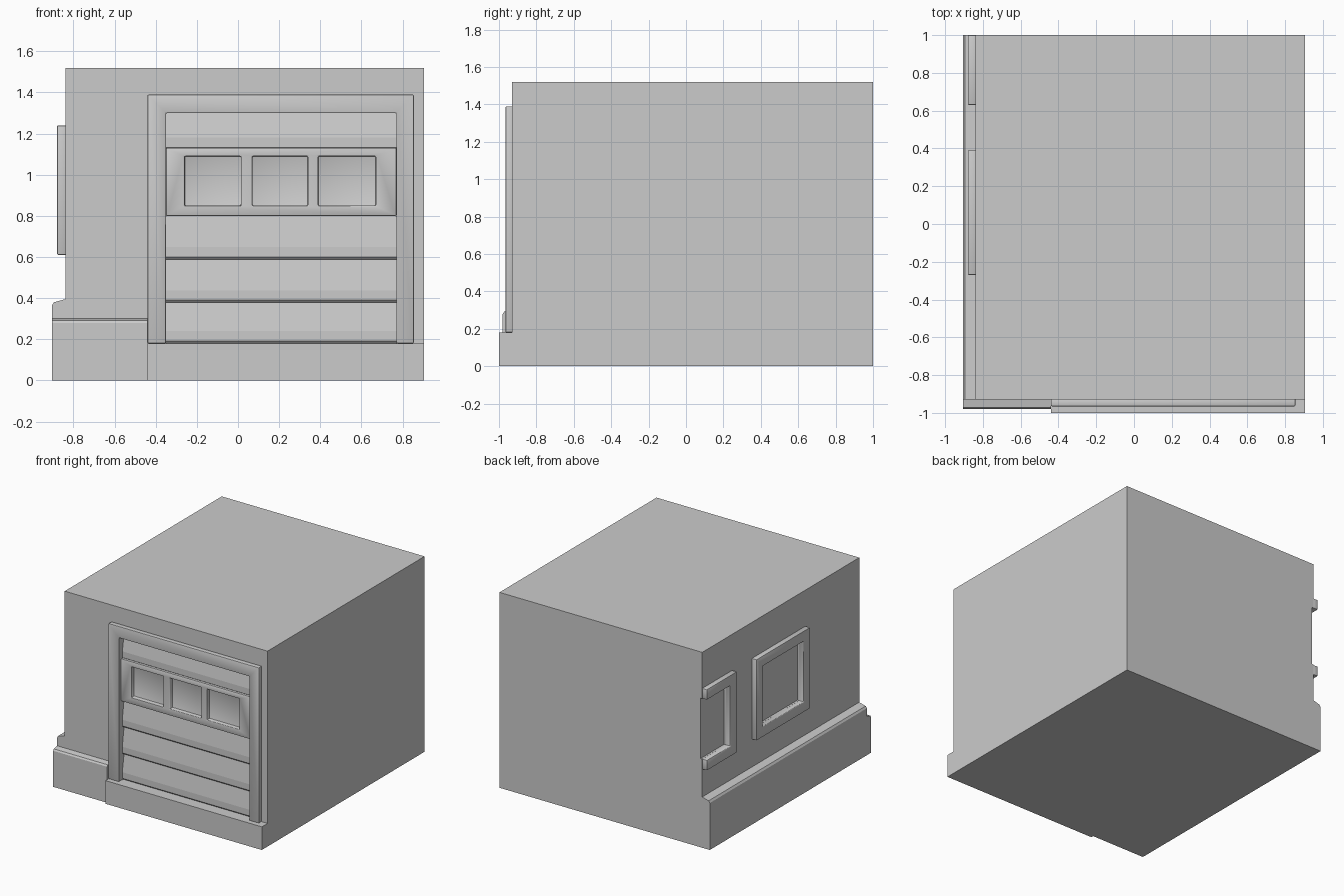
import bpy, bmesh, math

if "Cube" in bpy.data.objects:
    bpy.data.objects.remove(bpy.data.objects["Cube"], do_unlink=True)

grey = bpy.data.materials.new("plain grey")
grey.use_nodes = True
grey.diffuse_color = (0.6, 0.6, 0.6, 1)
grey.node_tree.nodes["Principled BSDF"].inputs["Base Color"].default_value = (0.6, 0.6, 0.6, 1)


def prism(name, points, axis, start, end):
    """Extrude a cross-section along x (points are y, z) or y (points are x, z)."""
    def place(a, b, t):
        return (t, a, b) if axis == "x" else (a, t, b)
    bm = bmesh.new()
    ends = [[bm.verts.new(place(a, b, t)) for a, b in points] for t in (start, end)]
    for ring in ends:
        bm.faces.new(ring)
    for i in range(len(points)):
        j = (i + 1) % len(points)
        bm.faces.new((ends[0][i], ends[0][j], ends[1][j], ends[1][i]))
    bmesh.ops.recalc_face_normals(bm, faces=bm.faces)
    mesh = bpy.data.meshes.new(name)
    bm.to_mesh(mesh)
    bm.free()
    mesh.materials.append(grey)
    obj = bpy.data.objects.new(name, mesh)
    bpy.context.collection.objects.link(obj)
    return obj


def box(name, x, y, z):
    points = [(x[0], z[0]), (x[1], z[0]), (x[1], z[1]), (x[0], z[1])]
    return prism(name, points, "y", *y)


def apply(obj, modifier):
    bpy.context.view_layer.objects.active = obj
    bpy.ops.object.modifier_apply(modifier=modifier.name)


def cut(obj, x, y, z):
    cutter = box("cutter", x, y, z)
    cutter.hide_render = True
    mod = obj.modifiers.new("cut", "BOOLEAN")
    mod.operation = "DIFFERENCE"
    mod.solver = "EXACT"
    mod.object = cutter
    apply(obj, mod)
    bpy.data.objects.remove(cutter, do_unlink=True)


def soften(obj, width):
    mod = obj.modifiers.new("soft edges", "BEVEL")
    mod.width = width
    mod.segments = 2
    mod.limit_method = "ANGLE"
    apply(obj, mod)
    bpy.ops.object.select_all(action="DESELECT")
    obj.select_set(True)
    bpy.ops.object.shade_smooth_by_angle(angle=math.radians(35))


WALL_X, WALL_Y, SIDE, BACK, TOP = -0.84, -0.93, 0.905, 1.0, 1.52
SILL = 0.18

# Building block with a door opening and window recesses
walls = box("walls", (WALL_X, SIDE), (WALL_Y, BACK), (0, TOP))
cut(walls, (-0.35, 0.77), (-1.1, -0.88), (SILL, 1.3))

# Side windows: the rear one is open where the building is cut off
for label, y0, y1, open_end in (("front", -0.27, 0.39, False), ("rear", 0.63, BACK, True)):
    inner_end = BACK + 0.1 if open_end else y1 - 0.08
    cut(walls, (-1, -0.825), (y0 + 0.08, inner_end), (0.69, 1.16))
    frame = box(label + "_side_window_frame", (-0.88, WALL_X + 0.005), (y0, y1), (0.61, 1.24))
    cut(frame, (-1, 0), (y0 + 0.08, inner_end), (0.69, 1.16))
    soften(frame, 0.006)

# Plinths around the foot of the walls
prism("side_plinth", [(-SIDE, 0), (WALL_X + 0.01, 0), (WALL_X + 0.01, 0.4),
                      (WALL_X, 0.395), (-0.895, 0.38), (-SIDE, 0.365)], "y", WALL_Y, BACK)
prism("front_plinth", [(-0.98, 0), (WALL_Y + 0.01, 0), (WALL_Y + 0.01, 0.305),
                       (WALL_Y, 0.3), (-0.972, 0.292), (-0.98, 0.28)], "x", -SIDE, -0.44)
box("door_step", (-0.44, SIDE), (-1, -0.88), (0, SILL))

# Door surround
surround = box("door_frame", (-0.44, 0.855), (-0.965, WALL_Y + 0.005), (SILL, 1.39))
cut(surround, (-0.35, 0.77), (-1.1, 0), (0, 1.3))
soften(surround, 0.006)

# Overlapping door slats, each leaning out at its lower edge
for i, (low, high) in enumerate(((SILL, 0.378), (0.378, 0.588), (0.588, 0.8), (1.12, 1.3))):
    prism("door_slat_%d" % (i + 1),
          [(-0.87, low), (-0.91, low), (-0.922, low + 0.012), (-0.922, low + 0.06),
           (-0.9, high), (-0.87, high)], "x", -0.35, 0.77)

# Window panel of the door, with three recessed lights
panel = box("door_window_panel", (-0.35, 0.77), (-0.94, -0.87), (0.8, 1.13))
for x in ((-0.26, 0.015), (0.07, 0.34), (0.39, 0.67)):
    cut(panel, x, (-1.1, -0.905), (0.85, 1.09))
soften(panel, 0.005)
